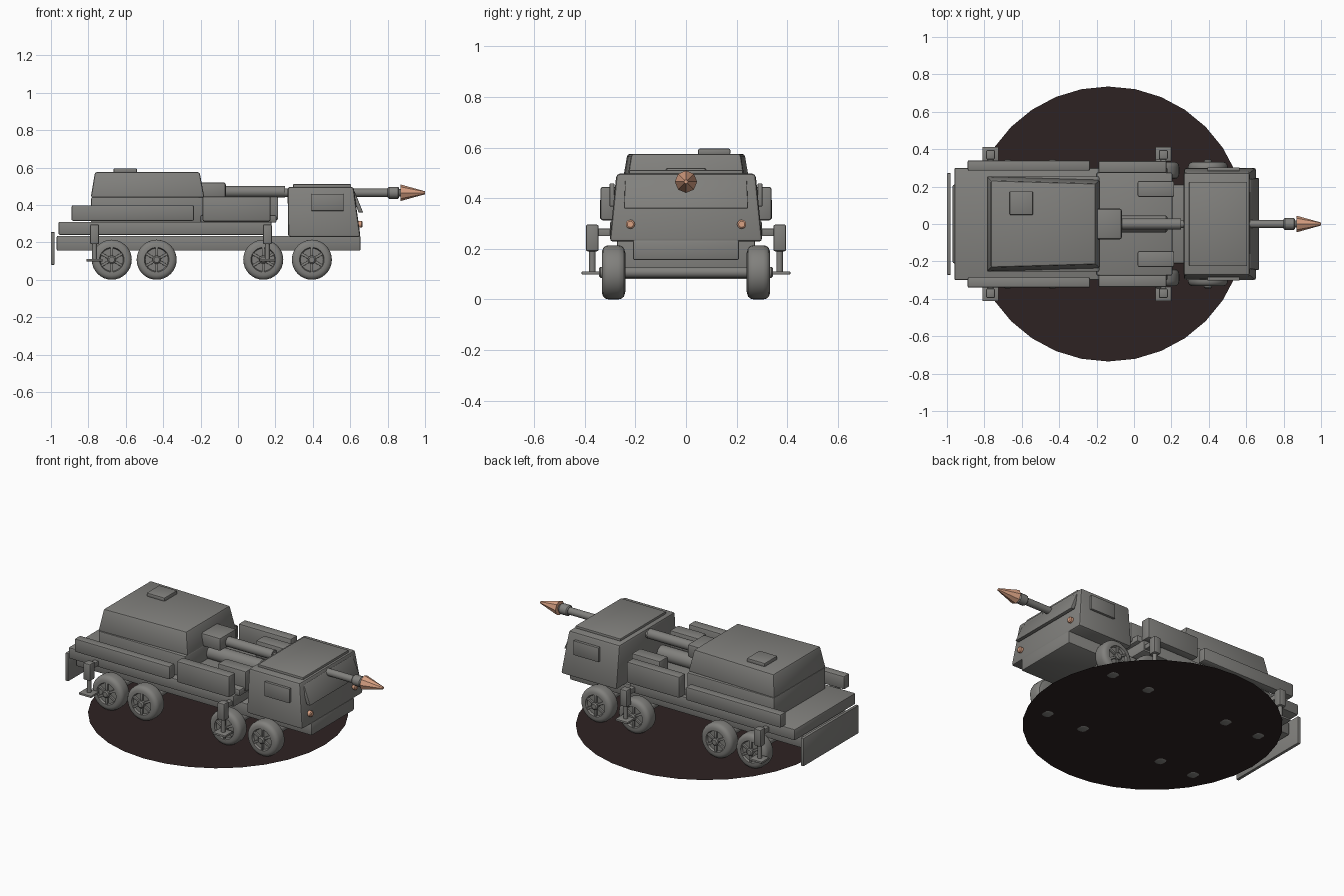
import bpy, bmesh, math
from mathutils import Vector

if "Cube" in bpy.data.objects:
    bpy.data.objects.remove(bpy.data.objects["Cube"])


def material(name, col):
    m = bpy.data.materials.new(name)
    m.diffuse_color = (*col, 1)
    m.use_nodes = True
    m.node_tree.nodes["Principled BSDF"].inputs["Base Color"].default_value = m.diffuse_color
    return m


GREY = material("hull_grey", (0.22, 0.217, 0.205))
DARK = material("dark_ground_disc", (0.027, 0.016, 0.016))
COPPER = material("copper_orange", (0.70, 0.36, 0.23))


def finish(name, bm, mat, bevel=0.0, angle=35):
    bmesh.ops.remove_doubles(bm, verts=bm.verts[:], dist=1e-5)
    bmesh.ops.recalc_face_normals(bm, faces=bm.faces[:])
    if bevel:
        bmesh.ops.bevel(bm, geom=bm.edges[:], offset=bevel, segments=2,
                        profile=0.5, affect='EDGES')
    me = bpy.data.meshes.new(name)
    bm.to_mesh(me)
    bm.free()
    me.materials.append(mat)
    ob = bpy.data.objects.new(name, me)
    bpy.context.collection.objects.link(ob)
    bpy.ops.object.select_all(action='DESELECT')
    ob.select_set(True)
    bpy.context.view_layer.objects.active = ob
    bpy.ops.object.shade_smooth_by_angle(angle=math.radians(angle))
    return ob


def block(name, low, high, mat=GREY, bevel=0.008, pinch=1.0):
    """Six-sided solid between two rectangles (x0, x1, y0, y1, z)."""
    bm = bmesh.new()
    rings = []
    for x0, x1, y0, y1, z in (low, high):
        rings.append([bm.verts.new(p) for p in (
            (x0, y0, z), (x1, y0 * pinch, z), (x1, y1 * pinch, z), (x0, y1, z))])
    a, b = rings
    bm.faces.new(a)
    bm.faces.new(b)
    for i in range(4):
        j = (i + 1) % 4
        bm.faces.new((a[i], a[j], b[j], b[i]))
    return finish(name, bm, mat, bevel)


def box(name, x0, x1, y0, y1, z0, z1, bevel=0.008):
    return block(name, (x0, x1, y0, y1, z0), (x0, x1, y0, y1, z1), bevel=bevel)


def lathe(name, profile, axis, origin, n=24, mat=GREY, flip=1, angle=35):
    """Spin (distance along axis, radius) points around x, y or z."""
    bm = bmesh.new()
    o = Vector(origin)
    rings = []
    for t, r in profile:
        ring = []
        for i in range(n):
            a = 2 * math.pi * i / n
            c, s = r * math.cos(a), r * math.sin(a)
            p = {'x': (t * flip, c, s), 'y': (c, t * flip, s), 'z': (c, s, t * flip)}[axis]
            ring.append(bm.verts.new(o + Vector(p)))
        rings.append(ring)
    for a, b in zip(rings, rings[1:]):
        for i in range(n):
            j = (i + 1) % n
            bm.faces.new((a[i], a[j], b[j], b[i]))
    bm.faces.new(rings[0])
    bm.faces.new(rings[-1])
    return finish(name, bm, mat, angle=angle)


# Ground disc
bm = bmesh.new()
bmesh.ops.create_circle(bm, cap_ends=True, segments=32, radius=0.735)
bmesh.ops.translate(bm, verts=bm.verts[:], vec=(-0.137, 0, 0.004))
finish("ground_disc", bm, DARK)

# Chassis, deck and rear flap
box("chassis", -0.97, 0.655, -0.21, 0.21, 0.155, 0.235)
box("deck", -0.96, 0.18, -0.30, 0.30, 0.24, 0.31)
box("rear_flap", -1.0, -0.98, -0.272, 0.272, 0.08, 0.255, 0.004)
box("mid_hull", -0.2, 0.205, -0.275, 0.275, 0.305, 0.345)

# Cab with roof plate, windshield, side windows and lamps
block("cab", (0.268, 0.655, -0.302, 0.302, 0.228),
      (0.265, 0.618, -0.275, 0.275, 0.497), bevel=0.014)
box("cab_roof_plate", 0.295, 0.605, -0.225, 0.225, 0.49, 0.511, 0.004)
block("windshield", (0.645, 0.669, -0.245, 0.245, 0.36),
      (0.603, 0.622, -0.24, 0.24, 0.475), bevel=0.003)

# Rear housing with hatch
box("housing_base", -0.785, -0.185, -0.255, 0.255, 0.305, 0.442)
block("housing", (-0.787, -0.18, -0.255, 0.255, 0.44),
      (-0.765, -0.205, -0.232, 0.232, 0.575), bevel=0.01, pinch=0.93)
box("roof_hatch", -0.665, -0.54, 0.048, 0.175, 0.57, 0.596, 0.006)

# Gun: mount, sleeve, barrel, muzzle and flash cone
GZ = 0.465
box("gun_mount", -0.21, -0.065, -0.082, 0.082, 0.438, 0.52, 0.012)
lathe("gun_sleeve", [(-0.08, 0.03), (0.25, 0.03)], 'x', (0, 0, GZ + 0.006), 20)
lathe("gun_barrel", [(0.24, 0.022), (0.82, 0.022)], 'x', (0, 0, GZ), 16)
lathe("muzzle", [(0.80, 0.026), (0.806, 0.032), (0.855, 0.032), (0.861, 0.026)],
      'x', (0, 0, GZ), 12)
lathe("muzzle_core", [(0.85, 0.02), (0.872, 0.02)], 'x', (0, 0, GZ), 12)
lathe("flash_cone", [(0.87, 0.044), (1.0, 0.008)], 'x', (0, 0, GZ), 8, COPPER, angle=20)
lathe("recoil_tube", [(-0.19, 0.045), (0.17, 0.045), (0.178, 0.037)],
      'x', (0, 0, 0.375), 20)

# Tyre section, from the inner face to the recessed rim
TYRE = [(0.24, 0.02), (0.24, 0.078), (0.245, 0.096), (0.255, 0.104), (0.268, 0.107),
        (0.305, 0.107), (0.318, 0.104), (0.327, 0.096), (0.332, 0.083),
        (0.332, 0.066), (0.319, 0.061), (0.319, 0.02)]
AXLES = (-0.675, -0.435, 0.135, 0.395)

for x in AXLES:
    lathe("axle", [(-0.25, 0.022), (0.25, 0.022)], 'y', (x, 0, 0.107), 12)

for s, side in ((-1, "right"), (1, "left")):
    def sbox(name, x0, x1, y0, y1, z0, z1, bevel=0.008):
        ys = sorted((s * y0, s * y1))
        return box(side + "_" + name, x0, x1, ys[0], ys[1], z0, z1, bevel)

    # Side storage and deck boxes
    sbox("rear_side_rail", -0.89, -0.235, 0.285, 0.34, 0.315, 0.398)
    sbox("side_locker", -0.19, 0.175, 0.272, 0.338, 0.312, 0.445, 0.01)
    sbox("deck_box", 0.02, 0.215, 0.145, 0.23, 0.32, 0.445)

    # Cab side window and headlamp
    sbox("cab_window", 0.392, 0.565, 0.283, 0.302, 0.368, 0.458, 0.003)
    lathe(side + "_headlamp", [(0.635, 0.018), (0.661, 0.018), (0.666, 0.012)],
          'x', (0, s * 0.22, 0.297), 16, COPPER)

    # Wheels with spoked rims
    for x in AXLES:
        c = (x, 0, 0.107)
        lathe(side + "_wheel", TYRE, 'y', c, 32, flip=s)
        lathe(side + "_hub_cap", [(0.31, 0.022), (0.338, 0.022), (0.344, 0.015)],
              'y', c, 16, flip=s)
        for k in range(6):
            a = math.pi / 6 + k * math.pi / 3
            spoke = box(side + "_spoke", 0.012, 0.065, -0.008, 0.008, -0.007, 0.007, 0.002)
            spoke.rotation_euler = (0, a, 0)
            spoke.location = (x, s * 0.323, 0.107)

    # Stabiliser legs
    for x in (-0.767, 0.157):
        sbox("stabiliser_arm", x - 0.015, x + 0.015, 0.2, 0.36, 0.25, 0.28, 0.004)
        sbox("stabiliser_cylinder", x - 0.024, x + 0.024, 0.345, 0.396, 0.19, 0.296)
        lathe(side + "_stabiliser_piston", [(0.105, 0.013), (0.2, 0.013)],
              'z', (x, s * 0.37, 0), 12)
        sbox("stabiliser_foot", x - 0.043, x + 0.043, 0.335, 0.412, 0.098, 0.111, 0.003)
